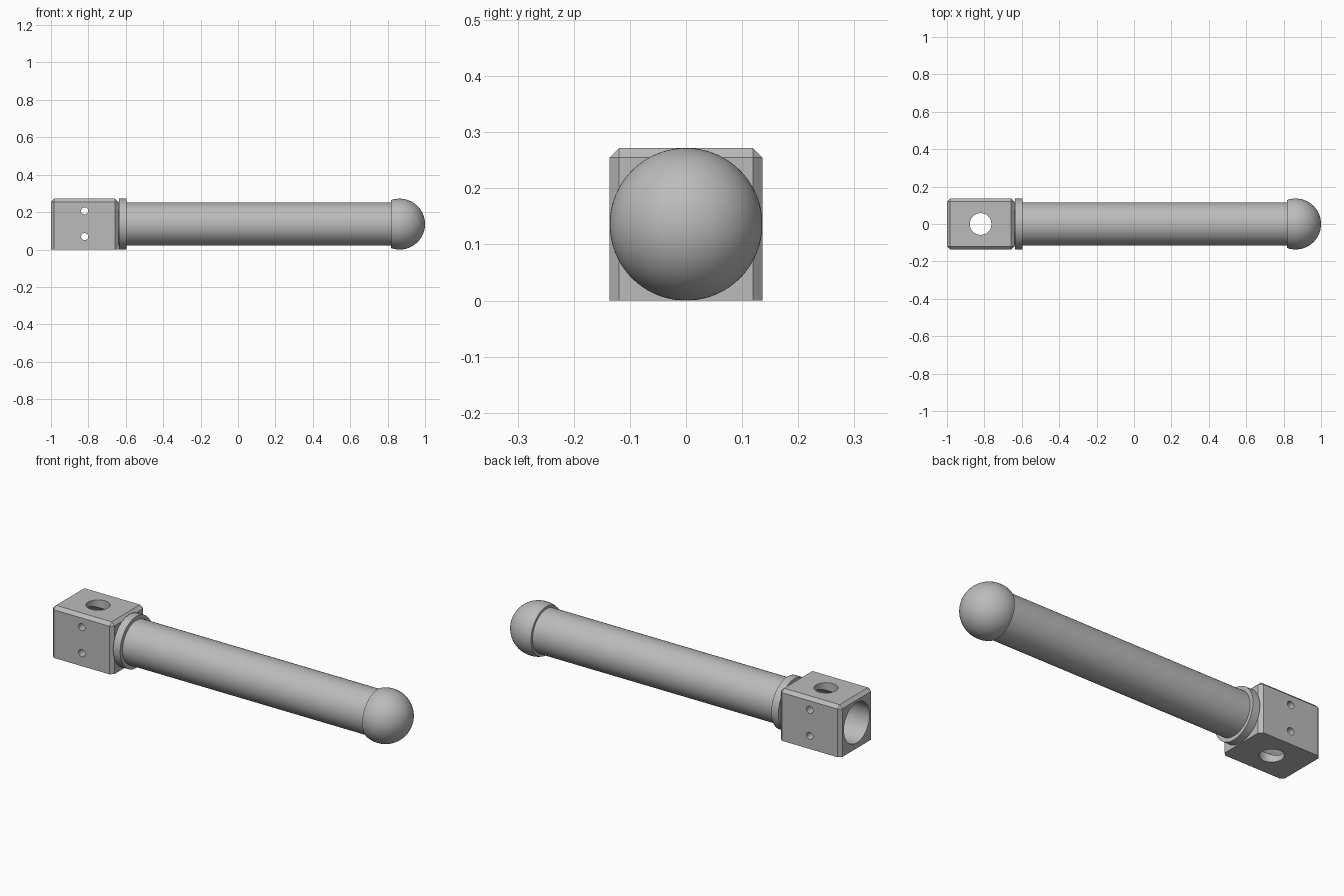
import bpy, bmesh, math
from mathutils import Matrix

if "Cube" in bpy.data.objects:
    bpy.data.objects.remove(bpy.data.objects["Cube"])

R = 0.136          # half width of block, collar and knob radius
CZ = 0.136         # height of the main axis

grey = bpy.data.materials.new("plain_grey")
grey.diffuse_color = (0.5, 0.5, 0.5, 1)
grey.use_nodes = True
grey.node_tree.nodes["Principled BSDF"].inputs["Base Color"].default_value = grey.diffuse_color


def finish(name, bm):
    bmesh.ops.recalc_face_normals(bm, faces=bm.faces)
    me = bpy.data.meshes.new(name)
    bm.to_mesh(me)
    bm.free()
    me.materials.append(grey)
    ob = bpy.data.objects.new(name, me)
    bpy.context.collection.objects.link(ob)
    return ob


def smooth(ob):
    bpy.ops.object.select_all(action='DESELECT')
    ob.select_set(True)
    bpy.context.view_layer.objects.active = ob
    bpy.ops.object.shade_smooth_by_angle(angle=math.radians(25))


def lathe(name, profile, n=96):
    """Revolve (x, radius) points about the main axis."""
    bm = bmesh.new()
    rings = []
    for x, r in profile:
        if r < 1e-5:
            rings.append([bm.verts.new((x, 0, CZ))] * n)
        else:
            rings.append([bm.verts.new((x, r * math.cos(a), CZ + r * math.sin(a)))
                          for a in (2 * math.pi * i / n for i in range(n))])
    for a, b in zip(rings, rings[1:]):
        for i in range(n):
            j = (i + 1) % n
            bm.faces.new(list(dict.fromkeys((a[i], a[j], b[j], b[i]))))
    for ring in (rings[0], rings[-1]):
        if ring[0] is not ring[1]:
            bm.faces.new(ring)
    return finish(name, bm)


def drill(target, center, radius, depth, axis, n=64):
    """Cut a round hole through the target along the given axis."""
    rot = {'X': Matrix.Rotation(math.pi / 2, 4, 'Y'),
           'Y': Matrix.Rotation(math.pi / 2, 4, 'X'),
           'Z': Matrix.Identity(4)}[axis]
    bm = bmesh.new()
    bmesh.ops.create_cone(bm, cap_ends=True, segments=n, radius1=radius, radius2=radius,
                          depth=depth, matrix=Matrix.Translation(center) @ rot)
    cutter = finish("hole_cutter", bm)
    cutter.hide_render = True
    mod = target.modifiers.new("hole", 'BOOLEAN')
    mod.operation, mod.solver, mod.object = 'DIFFERENCE', 'EXACT', cutter
    bpy.context.view_layer.objects.active = target
    bpy.ops.object.modifier_apply(modifier=mod.name)
    bpy.data.objects.remove(cutter)


# clamp block: box with chamfered top and upright edges, sharp underside
x0, x1 = -1.0, -0.64
bm = bmesh.new()
bmesh.ops.create_cube(bm, size=1, matrix=Matrix.Translation(((x0 + x1) / 2, 0, CZ))
                      @ Matrix.Diagonal((x1 - x0, 2 * R, 2 * R, 1)))
edges = [e for e in bm.edges if max(v.co.z for v in e.verts) > CZ]
bmesh.ops.bevel(bm, geom=edges, offset=0.017, segments=1, affect='EDGES')
block = finish("clamp_block", bm)

# main bore, vertical cross hole and two pin holes
drill(block, (-0.82, 0, CZ), 0.107, 0.6, 'X', 96)
drill(block, (-0.82, 0, CZ), 0.058, 0.6, 'Z')
for z in (0.069, 0.207):
    drill(block, (-0.82, 0, z), 0.019, 0.6, 'Y', 32)

# handle tube and collar
tube = lathe("handle_tube", [(-0.655, 0.1155), (0.84, 0.1155)])
collar = lathe("collar", [(-0.636, R), (-0.595, R)])

# ball knob: sphere cut flat where it meets the tube
cx = 1 - R
start = math.acos((0.818 - cx) / R)
knob = lathe("ball_knob", [(cx + R * math.cos(t), R * math.sin(t))
                           for t in (start * (1 - i / 32) for i in range(33))])

for ob in (block, tube, collar, knob):
    smooth(ob)
